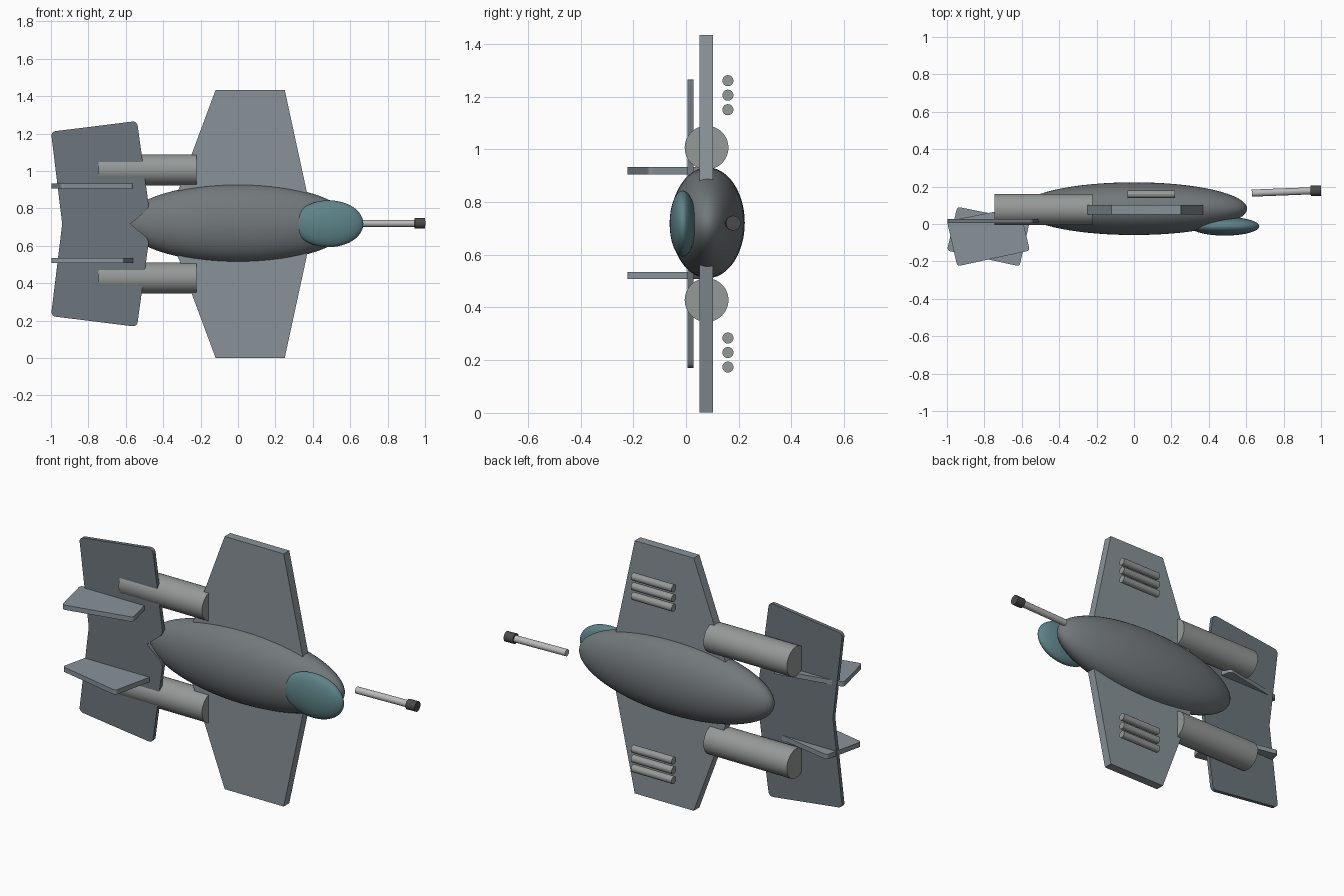
import bpy, bmesh, math
from mathutils import Vector, Matrix

if "Cube" in bpy.data.objects:
    bpy.data.objects.remove(bpy.data.objects["Cube"])

ZC = 0.717  # mirror plane height: the craft is banked 90 degrees


def material(name, rgb):
    m = bpy.data.materials.new(name)
    m.diffuse_color = (*rgb, 1)
    m.use_nodes = True
    m.node_tree.nodes["Principled BSDF"].inputs["Base Color"].default_value = m.diffuse_color
    return m


HULL = material("hull_grey", (0.17, 0.19, 0.20))
WING = material("wing_grey", (0.25, 0.29, 0.32))
TAIL = material("tail_grey", (0.15, 0.18, 0.20))
GLASS = material("canopy_teal", (0.11, 0.23, 0.25))
METAL = material("metal_grey", (0.30, 0.32, 0.31))
BARREL = material("barrel_light", (0.50, 0.50, 0.50))
DARK = material("muzzle_dark", (0.07, 0.07, 0.07))


def finish(bm, name, mat, smooth=False):
    bmesh.ops.recalc_face_normals(bm, faces=bm.faces[:])
    me = bpy.data.meshes.new(name)
    bm.to_mesh(me)
    bm.free()
    ob = bpy.data.objects.new(name, me)
    bpy.context.collection.objects.link(ob)
    me.materials.append(mat)
    if smooth:
        bpy.ops.object.select_all(action='DESELECT')
        ob.select_set(True)
        bpy.context.view_layer.objects.active = ob
        bpy.ops.object.shade_smooth_by_angle(angle=math.radians(40))
    return ob


def ellipsoid(name, centre, radii, mat):
    bm = bmesh.new()
    # poles lie along the flight direction
    m = Matrix.Translation(centre) @ Matrix.Diagonal((*radii, 1)) @ Matrix.Rotation(math.pi / 2, 4, 'Y')
    bmesh.ops.create_uvsphere(bm, u_segments=48, v_segments=32, radius=1, matrix=m)
    return finish(bm, name, mat, True)


def rod(name, a, b, r, mat, sides=32):
    a, b = Vector(a), Vector(b)
    d = b - a
    bm = bmesh.new()
    m = Matrix.Translation((a + b) / 2) @ d.to_track_quat('Z', 'Y').to_matrix().to_4x4()
    bmesh.ops.create_cone(bm, cap_ends=True, segments=sides, radius1=r, radius2=r, depth=d.length, matrix=m)
    return finish(bm, name, mat, True)


def slab(name, pts, thickness, mat, rounded=(), radius=0.02):
    """Extrude a flat outline; the listed corners are rounded."""
    bm = bmesh.new()
    vs = [bm.verts.new(p) for p in pts]
    bm.faces.new(vs)
    if rounded:
        bmesh.ops.bevel(bm, geom=[vs[i] for i in rounded], offset=radius, segments=4,
                        profile=0.5, affect='VERTICES')
    ext = bmesh.ops.extrude_face_region(bm, geom=bm.faces[:])
    moved = [g for g in ext["geom"] if isinstance(g, bmesh.types.BMVert)]
    bmesh.ops.translate(bm, verts=moved, vec=thickness)
    return finish(bm, name, mat)


# Body and canopy
ellipsoid("fuselage", (0, 0.082, 0.721), (0.605, 0.141, 0.21), HULL)
ellipsoid("canopy", (0.485, -0.012, 0.718), (0.185, 0.05, 0.125), GLASS)

# Main wing, both sides in one outline
top = [(0.405, 0.0), (0.25, 0.716), (-0.12, 0.716), (-0.386, 0.0)]
wing = [(x, 0.052, ZC + h) for x, h in top]
wing += [(x, 0.052, ZC - h) for x, h in (top[2], top[1])]
slab("main_wing", wing, (0, 0.05, 0), WING)

# Tailplane with notched front and swept back edge
half = [(-0.94, 0.0), (-1.0, 0.493), (-0.54, 0.55), (-0.475, 0.083), (-0.575, 0.0)]
tail = [(x, 0.006, ZC + h) for x, h in half]
tail += [(x, 0.006, ZC - h) for x, h in half[3:0:-1]]
slab("tailplane", tail, (0, 0.022, 0), TAIL, rounded=(1, 2, 3, 5, 6, 7), radius=0.024)

# Twin tail fins, tilted opposite ways
fin = [(-0.945, 0.092), (-1.0, -0.142), (-0.612, -0.226), (-0.557, 0.015)]
for name, z, flip in (("lower_tail_fin", 0.508, False), ("upper_tail_fin", 0.905, True)):
    pts = [(-1.557 - x if flip else x, y, z) for x, y in fin]
    slab(name, pts, (0, 0, 0.027), WING, rounded=range(4), radius=0.016)

# Engines and three wing missiles on each side
for side, s in (("upper", 1), ("lower", -1)):
    z = ZC + s * 0.289
    rod(side + "_engine", (-0.745, 0.078, z), (-0.222, 0.078, z), 0.083, METAL, 48)
    for i in range(3):
        z = ZC + s * (0.433 + 0.055 * i)
        rod(f"{side}_missile_{i + 1}", (-0.035, 0.159, z), (0.22, 0.159, z), 0.021, METAL)

# Nose gun, slightly tilted
rod("gun_barrel", (0.63, 0.165, 0.72), (0.96, 0.178, 0.72), 0.019, BARREL)
rod("gun_muzzle", (0.944, 0.1765, 0.72), (1.0, 0.179, 0.72), 0.028, DARK)
